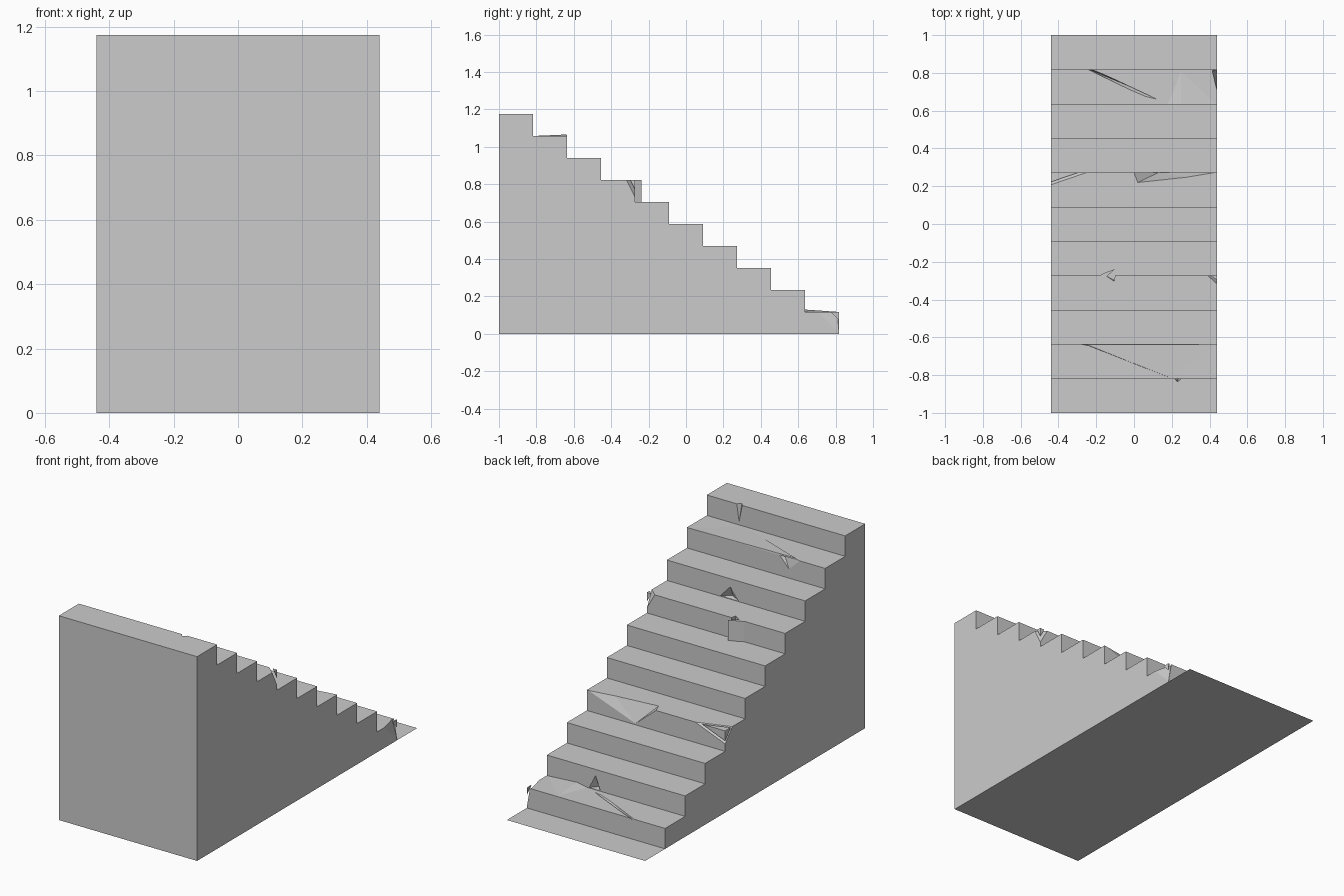
import bpy, bmesh
from mathutils import Vector

if "Cube" in bpy.data.objects:
    bpy.data.objects.remove(bpy.data.objects["Cube"])

HALF_W = 0.44
STEPS = 10
RUN, RISE = 2 / 11, 0.1175
edge = [-1 + RUN * (i + 1) for i in range(STEPS)]     # riser positions, top step first
top = [RISE * (STEPS - i) for i in range(STEPS)]      # tread heights


def to_object(name, bm):
    bmesh.ops.recalc_face_normals(bm, faces=bm.faces)
    mesh = bpy.data.meshes.new(name)
    bm.to_mesh(mesh)
    bm.free()
    obj = bpy.data.objects.new(name, mesh)
    bpy.context.collection.objects.link(obj)
    return obj


def hull(bm, points):
    piece = bmesh.new()
    verts = [piece.verts.new(p) for p in points]
    res = bmesh.ops.convex_hull(piece, input=verts)
    loose = [v for v in piece.verts if not v.link_faces]
    bmesh.ops.delete(piece, geom=loose, context='VERTS')
    bmesh.ops.recalc_face_normals(piece, faces=piece.faces)
    tmp = bpy.data.meshes.new("tmp")
    piece.to_mesh(tmp)
    piece.free()
    bm.from_mesh(tmp)
    bpy.data.meshes.remove(tmp)


# Solid flight of stairs: stepped side profile extruded across the width
profile = [(-1, 0), (-1, top[0])]
for i in range(STEPS):
    profile.append((edge[i], top[i]))
    profile.append((edge[i], top[i + 1] if i + 1 < STEPS else 0))
bm = bmesh.new()
face = bm.faces.new([bm.verts.new((-HALF_W, y, z)) for y, z in profile])
ext = bmesh.ops.extrude_face_region(bm, geom=[face])
bmesh.ops.translate(bm, vec=(2 * HALF_W, 0, 0),
                    verts=[v for v in ext["geom"] if isinstance(v, bmesh.types.BMVert)])
stairs = to_object("stair_flight", bm)

# Thin landing sheet at the foot
bm = bmesh.new()
bm.faces.new([bm.verts.new(p) for p in ((-HALF_W, edge[9], 0), (HALF_W, edge[9], 0),
                                        (HALF_W, 1, 0), (-HALF_W, 1, 0))])
to_object("foot_landing", bm)

# Chips: (step, sideways overshoot, points as x, offset from riser, offset from tread)
chips = [
    (0, 0, [(.215, 0, 0), (.25, 0, 0), (.23, -.018, 0), (.235, 0, -.1)]),
    (1, 0, [(-.28, 0, 0), (-.15, 0, 0), (-.165, -.022, 0), (-.21, 0, -.065)]),
    (3, .01, [(.44, -.045, 0), (.39, 0, 0), (.44, 0, -.09)]),
    (3, 0, [(-.15, 0, 0), (-.10, 0, 0), (-.105, -.03, 0),
            (-.15, 0, -.11), (-.10, 0, -.11), (-.105, -.025, -.11)]),
    (6, 0, [(0, 0, 0), (.02, -.053, 0), (.28, -.025, 0), (.43, 0, 0), (.13, 0, -.11)]),
    (6, -.01, [(-.44, -.065, 0), (-.25, 0, 0), (-.44, 0, -.075)]),
    (9, .01, [(.44, -.115, 0), (.415, -.01, 0), (.42, 0, 0), (.44, 0, -.112)]),
    # dent in the riser above the fourth tread
    (2, 0, [(-.02, 0, -.115), (.10, 0, -.115), (.035, 0, -.045), (.04, -.03, -.11)]),
    # star notch in the riser above the lowest tread
    (8, 0, [(.10, 0, -.115), (.17, 0, -.115), (.13, 0, -.035), (.13, -.03, -.11)]),
]
bm = bmesh.new()
for step, side, pts in chips:
    pts = [Vector((x, edge[step] + y, top[step] + z)) for x, y, z in pts]
    hull(bm, pts + [p + Vector((side, .008, .004)) for p in pts])
# long crack across the lowest tread
hull(bm, [(.14, .65, .125), (.06, .67, .125), (-.20, .805, .125), (-.26, .825, .125),
          (-.24, .828, .125), (.07, .69, .095), (-.22, .81, .10)])
cutter = to_object("chip_cutter", bm)
cutter.hide_render = True

mod = stairs.modifiers.new("chips", 'BOOLEAN')
mod.operation = 'DIFFERENCE'
mod.solver = 'EXACT'
mod.use_self = True
mod.object = cutter
bpy.context.view_layer.objects.active = stairs
bpy.ops.object.modifier_apply(modifier=mod.name)
bpy.data.objects.remove(cutter)

# Splinter standing proud of the fourth riser, and two slightly lifted treads
bm = bmesh.new()
hull(bm, [(x, edge[3] + y, z) for z in (top[4], top[3])
          for x, y in ((-.19, -.005), (-.15, -.01), (-.10, .035), (-.16, .012))])
to_object("riser_splinter", bm)
bm = bmesh.new()
hull(bm, [(-.26, edge[1], top[1]), (.43, edge[1], top[1]), (.2, edge[0], top[1]),
          (-.25, edge[1] - .002, top[1] + .008)])
hull(bm, [(.18, edge[8], top[9]), (.43, edge[8], top[9]), (.25, edge[9] - .01, top[9]),
          (.25, edge[8], top[9] + .012)])
to_object("lifted_treads", bm)
